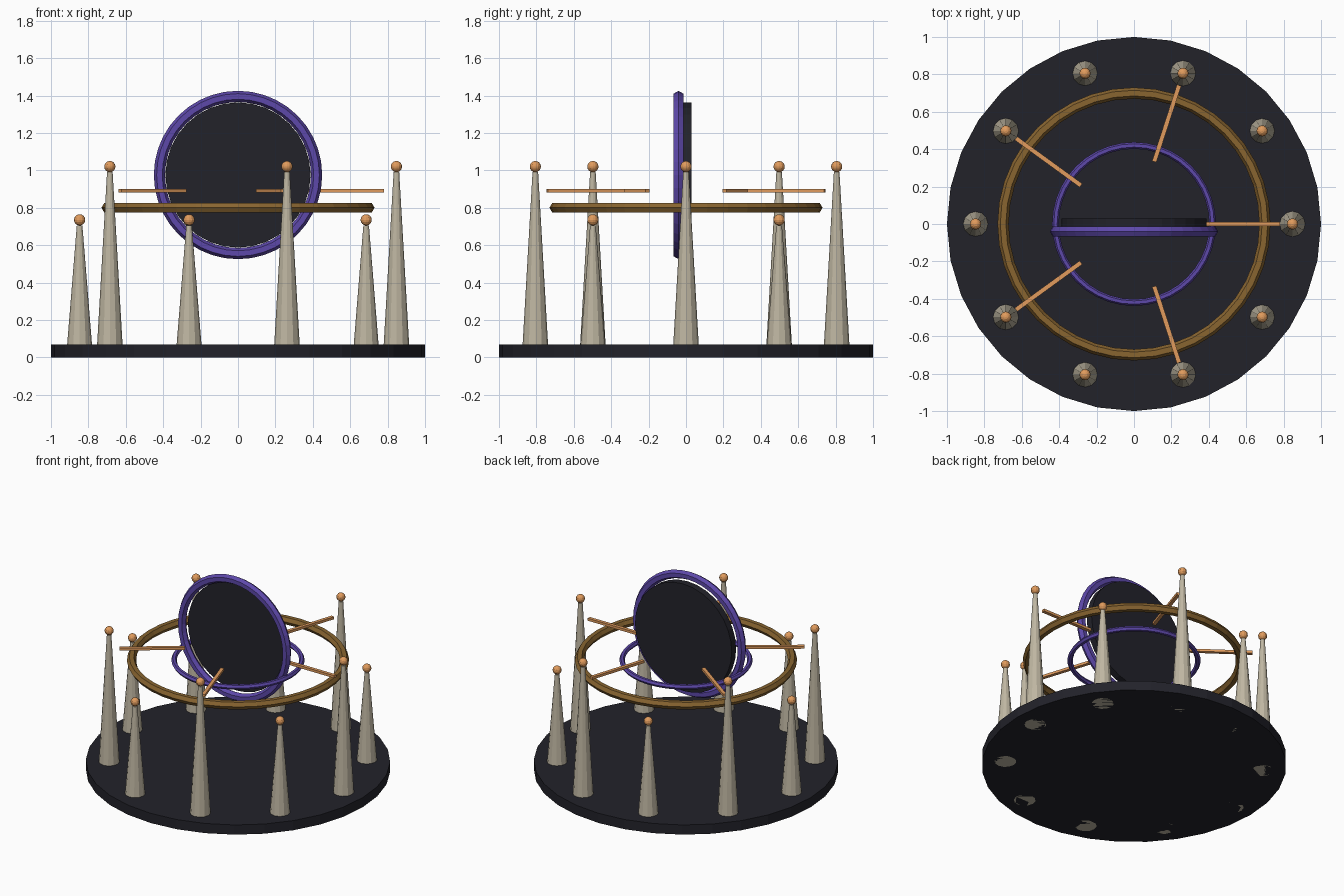
import bpy, math
from math import pi, cos, sin

if "Cube" in bpy.data.objects:
    bpy.data.objects.remove(bpy.data.objects["Cube"])


def material(name, r, g, b):
    m = bpy.data.materials.new(name)
    m.diffuse_color = (r, g, b, 1)
    m.use_nodes = True
    m.node_tree.nodes["Principled BSDF"].inputs["Base Color"].default_value = m.diffuse_color
    return m


DARK = material("dark_stone", 0.016, 0.016, 0.023)
BONE = material("pale_stone", 0.52, 0.47, 0.36)
COPPER = material("copper", 0.75, 0.33, 0.11)
BRONZE = material("bronze", 0.25, 0.13, 0.03)
PURPLE = material("purple", 0.11, 0.065, 0.40)


def finish(name, mat):
    ob = bpy.context.object
    ob.name = name
    ob.data.materials.append(mat)
    return ob


def disc(name, radius, depth, loc, rot=(0, 0, 0)):
    bpy.ops.mesh.primitive_cylinder_add(vertices=32, radius=radius, depth=depth,
                                        location=loc, rotation=rot)
    return finish(name, DARK)


def ring(name, major, minor, loc, mat, rot=(0, 0, 0)):
    bpy.ops.mesh.primitive_torus_add(major_radius=major, minor_radius=minor,
                                     major_segments=40, minor_segments=6,
                                     location=loc, rotation=rot)
    return finish(name, mat)


# Round base
disc("base", 1.0, 0.07, (0, 0, 0.035))

# Alternating tall and short spires, each tipped with a ball
for i in range(10):
    a = i * pi / 5
    x, y = 0.847 * cos(a), 0.847 * sin(a)
    top = 0.99 if i % 2 == 0 else 0.705
    bpy.ops.mesh.primitive_cone_add(vertices=12, radius1=0.072, radius2=0.015,
                                    depth=top, location=(x, y, top / 2))
    finish(f"spire_{i}", BONE)
    bpy.ops.mesh.primitive_uv_sphere_add(segments=12, ring_count=8, radius=0.03,
                                         location=(x, y, top + 0.03))
    finish(f"spire_ball_{i}", COPPER)

# Floating horizontal rings
ring("outer_ring", 0.70, 0.03, (0, 0, 0.80), BRONZE)
ring("inner_ring", 0.42, 0.018, (0, 0, 0.80), PURPLE)

# Upright portal: dark disc with purple frame
disc("portal_disc", 0.388, 0.05, (0, 0.005, 0.975), (pi / 2, 0, 0))
ring("portal_frame", 0.42, 0.03, (0, -0.04, 0.975), PURPLE, (pi / 2, 0, 0))

# Radial rods
for i in range(5):
    a = i * 2 * pi / 5
    bpy.ops.mesh.primitive_cube_add(size=1, location=(0.565 * cos(a), 0.565 * sin(a), 0.89),
                                    rotation=(0, 0, a))
    rod = finish(f"rod_{i}", COPPER)
    rod.scale = (0.43, 0.024, 0.018)
